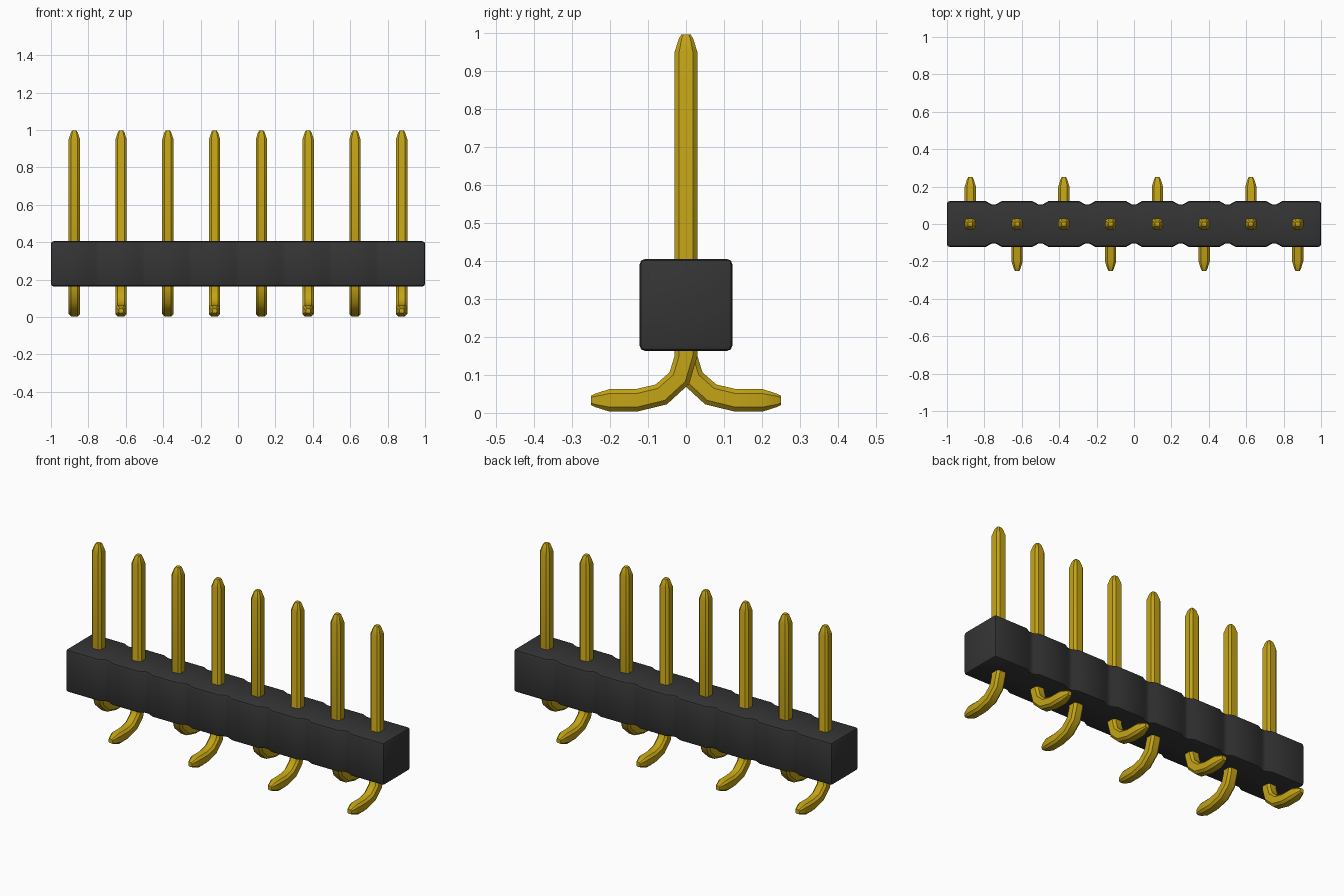
import bpy, bmesh
from math import sin, cos, pi, radians
from mathutils import Vector

if "Cube" in bpy.data.objects:
    bpy.data.objects.remove(bpy.data.objects["Cube"], do_unlink=True)

COUNT = 8
PITCH = 0.25
HALF_Y = 0.122


def material(name, color, metallic, roughness):
    m = bpy.data.materials.new(name)
    m.use_nodes = True
    m.diffuse_color = color
    b = m.node_tree.nodes["Principled BSDF"]
    b.inputs["Base Color"].default_value = color
    b.inputs["Metallic"].default_value = metallic
    b.inputs["Roughness"].default_value = roughness
    return m


gold = material("gold", (0.55, 0.37, 0.008, 1), 0.0, 0.4)
black = material("black_plastic", (0.035, 0.035, 0.035, 1), 0.0, 0.6)


def finish(bm, name, mat, angle):
    bmesh.ops.recalc_face_normals(bm, faces=bm.faces[:])
    me = bpy.data.meshes.new(name)
    bm.to_mesh(me)
    bm.free()
    me.materials.append(mat)
    ob = bpy.data.objects.new(name, me)
    bpy.context.collection.objects.link(ob)
    bpy.ops.object.select_all(action='DESELECT')
    ob.select_set(True)
    bpy.context.view_layer.objects.active = ob
    bpy.ops.object.shade_smooth_by_angle(angle=radians(angle))
    return ob


# Housing: notched outline extruded upwards, rims and end corners bevelled
def make_housing():
    bm = bmesh.new()
    front = [(-1, -HALF_Y)]
    for i in range(1, COUNT):
        x = -1 + i * PITCH
        front += [(x - 0.042, -HALF_Y), (x - 0.012, -0.105),
                  (x + 0.012, -0.105), (x + 0.042, -HALF_Y)]
    front.append((1, -HALF_Y))
    outline = front + [(-x, -y) for x, y in front]
    base = bm.faces.new([bm.verts.new((x, y, 0.163)) for x, y in outline])
    ext = bmesh.ops.extrude_face_region(bm, geom=[base])
    top = [v for v in ext["geom"] if isinstance(v, bmesh.types.BMVert)]
    bmesh.ops.translate(bm, verts=top, vec=(0, 0, 0.242))
    bmesh.ops.recalc_face_normals(bm, faces=bm.faces[:])

    def rim_or_corner(e):
        a, b = e.verts
        upright = abs(a.co.z - b.co.z) > 0.1
        return not upright or abs(a.co.x) > 0.99

    bmesh.ops.bevel(bm, geom=[e for e in bm.edges if rim_or_corner(e)],
                    offset=0.014, segments=2, profile=0.5, affect='EDGES')
    return finish(bm, "housing", black, 40)


# Pin: chamfered square section swept from the tip down and round into a foot
def make_pin(index):
    side = 1 if index % 2 == 0 else -1
    x0 = -1 + PITCH * (index + 0.5)
    # stations: y, z, turn angle, section scale
    path = [(0, 0.996, 0, 0.4), (0, 0.985, 0, 0.62), (0, 0.95, 0, 1)]
    for step in range(4):
        a = step * pi / 6
        path.append((0.13 * (1 - cos(a)), 0.15 - 0.117 * sin(a), a, 1))
    path += [(0.2, 0.033, pi / 2, 1), (0.24, 0.033, pi / 2, 0.58),
             (0.25, 0.033, pi / 2, 0.4)]
    h, c = 0.03, 0.018
    section = [(h, c), (c, h), (-c, h), (-h, c),
               (-h, -c), (-c, -h), (c, -h), (h, -c)]
    bm = bmesh.new()
    rings = []
    for y, z, a, s in path:
        rings.append([bm.verts.new(Vector((x0 + u * s,
                                           side * (y + v * s * cos(a)),
                                           z + v * s * sin(a))))
                      for u, v in section])
    for r, q in zip(rings, rings[1:]):
        for k in range(8):
            n = (k + 1) % 8
            bm.faces.new((r[k], r[n], q[n], q[k]))
    bm.faces.new(rings[0])
    bm.faces.new(rings[-1])
    return finish(bm, f"pin_{index + 1}", gold, 35)


make_housing()
for i in range(COUNT):
    make_pin(i)
